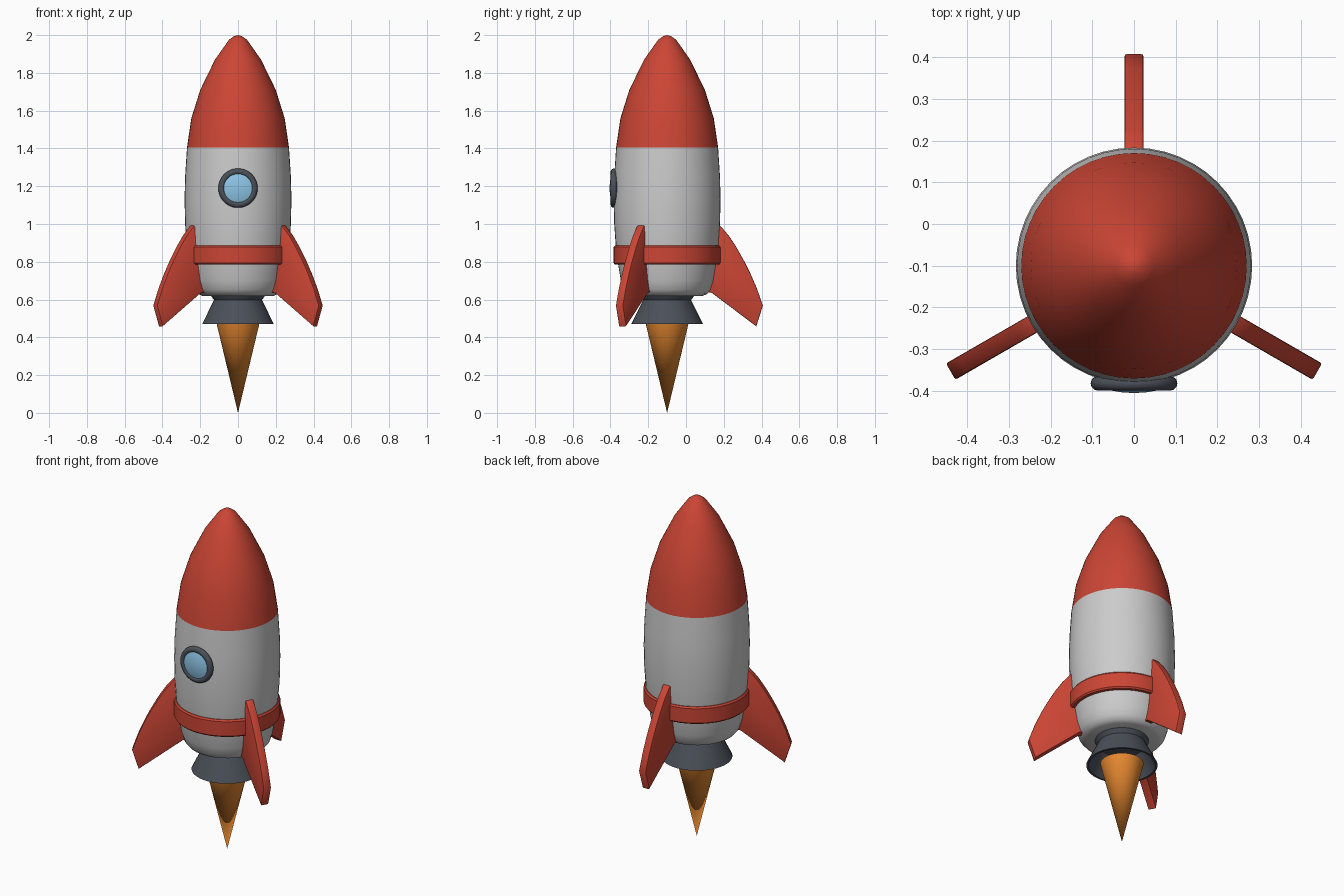
import bpy, bmesh, math
from mathutils import Matrix, Vector

if "Cube" in bpy.data.objects:
    bpy.data.objects.remove(bpy.data.objects["Cube"])

AXIS = Vector((0, -0.1, 0))


def material(name, r, g, b):
    m = bpy.data.materials.new(name)
    m.diffuse_color = (r, g, b, 1)
    m.use_nodes = True
    m.node_tree.nodes["Principled BSDF"].inputs["Base Color"].default_value = m.diffuse_color
    return m


RED = material("red", 0.6, 0.06, 0.035)
WHITE = material("white", 0.75, 0.75, 0.76)
DARK = material("dark_grey", 0.07, 0.08, 0.1)
BLUE = material("glass_blue", 0.27, 0.56, 0.8)
ORANGE = material("orange", 0.8, 0.25, 0.03)


def finish(bm, name, mat, angle=35):
    bmesh.ops.remove_doubles(bm, verts=bm.verts, dist=1e-5)
    bmesh.ops.recalc_face_normals(bm, faces=bm.faces)
    me = bpy.data.meshes.new(name)
    bm.to_mesh(me)
    bm.free()
    me.materials.append(mat)
    ob = bpy.data.objects.new(name, me)
    bpy.context.collection.objects.link(ob)
    bpy.ops.object.select_all(action='DESELECT')
    bpy.context.view_layer.objects.active = ob
    ob.select_set(True)
    bpy.ops.object.shade_smooth_by_angle(angle=math.radians(angle))
    return ob


def lathe(name, profile, mat, closed=False, matrix=None, steps=48, angle=35):
    """Spin (radius, height) points round z, then place the result."""
    bm = bmesh.new()
    vs = [bm.verts.new((r, 0, z)) for r, z in profile]
    pairs = list(zip(vs, vs[1:]))
    if closed:
        pairs.append((vs[-1], vs[0]))
    edges = [bm.edges.new(p) for p in pairs]
    bmesh.ops.spin(bm, geom=vs + edges, cent=(0, 0, 0), axis=(0, 0, 1),
                   angle=math.tau, steps=steps, use_duplicate=False)
    bm.transform(matrix or Matrix.Translation(AXIS))
    return finish(bm, name, mat, angle)


# Hull and nose
lathe("hull", [(0, 0.62), (0.19, 0.62), (0.212, 0.63), (0.23, 0.652),
               (0.245, 0.70), (0.259, 0.785), (0.272, 0.885), (0.28, 1.0),
               (0.283, 1.13), (0.28, 1.25), (0.27, 1.405), (0, 1.405)], WHITE)
lathe("nose_cone", [(0, 1.405), (0.27, 1.405), (0.247, 1.56), (0.2, 1.71),
                    (0.122, 1.87), (0.048, 1.975), (0.02, 1.995), (0, 2.0)], RED)

# Red band round the hull
lathe("hull_band", [(0.25, 0.785), (0.276, 0.785), (0.283, 0.793),
                    (0.283, 0.877), (0.276, 0.886), (0.25, 0.886)],
      RED, closed=True)

# Hollow engine nozzle and flame
lathe("nozzle", [(0, 0.63), (0.15, 0.63), (0.127, 0.597), (0.19, 0.47),
                 (0.178, 0.47), (0.118, 0.59), (0, 0.59)], DARK)
lathe("flame", [(0, 0.48), (0.115, 0.48), (0, 0)], ORANGE)

# Porthole facing the front
porthole = Matrix.Translation((0, -0.382, 1.19)) @ Matrix.Rotation(math.pi / 2, 4, 'X')
ring = [(0.087 + 0.017 * math.cos(a), 0.017 * math.sin(a))
        for a in (i * math.tau / 12 for i in range(12))]
lathe("window_frame", ring, DARK, closed=True, matrix=porthole, angle=60)
lathe("window_glass", [(0, -0.01), (0.08, -0.01), (0.08, 0.01), (0.06, 0.016),
                       (0.03, 0.021), (0, 0.023)], BLUE, matrix=porthole)

# Three swept fins
FIN = [(0.2, 0.64), (0.2, 0.9), (0.265, 0.995), (0.282, 0.99), (0.325, 0.94),
       (0.365, 0.88), (0.41, 0.80), (0.44, 0.74), (0.475, 0.66),
       (0.507, 0.568), (0.472, 0.458), (0.235, 0.637)]
for i in range(3):
    bm = bmesh.new()
    face = bm.faces.new([bm.verts.new((r, -0.0225, z)) for r, z in FIN])
    ext = bmesh.ops.extrude_face_region(bm, geom=[face])["geom"]
    bmesh.ops.translate(bm, vec=(0, 0.045, 0),
                        verts=[v for v in ext if isinstance(v, bmesh.types.BMVert)])
    rim = [e for e in bm.edges if abs(e.verts[0].co.y - e.verts[1].co.y) < 1e-4]
    bmesh.ops.bevel(bm, geom=rim, offset=0.005, segments=2, profile=0.5,
                    affect='EDGES')
    turn = Matrix.Rotation(math.radians(90 + 120 * i), 4, 'Z')
    bm.transform(Matrix.Translation(AXIS) @ turn)
    finish(bm, f"fin_{i + 1}", RED)
